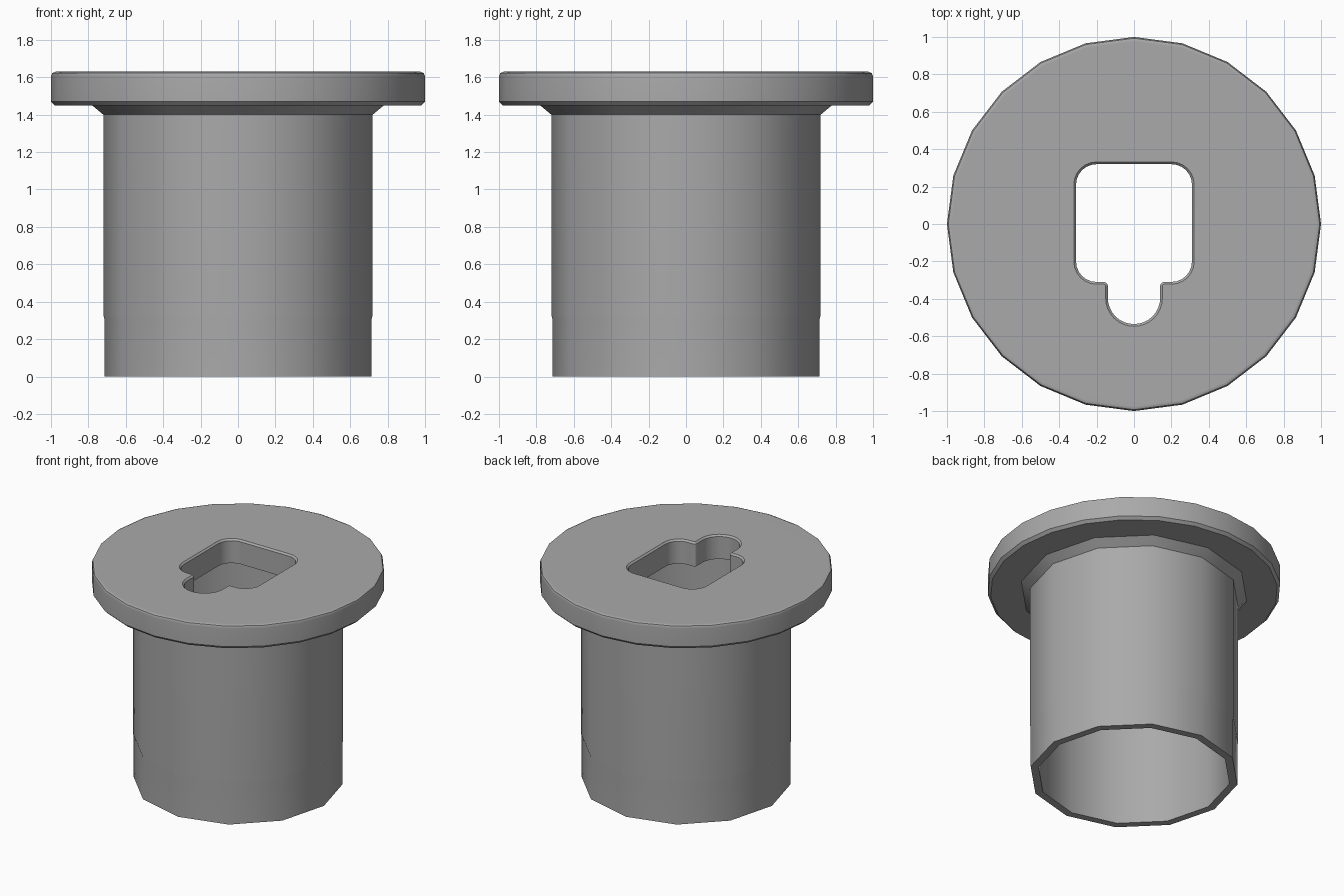
import bpy
import bmesh
from math import sin, cos, pi, radians

cube = bpy.data.objects.get("Cube")
if cube:
    bpy.data.objects.remove(cube, do_unlink=True)

grey = bpy.data.materials.new("plain grey")
grey.use_nodes = True
colour = (0.4, 0.4, 0.4, 1)
grey.diffuse_color = colour
grey.node_tree.nodes["Principled BSDF"].inputs["Base Color"].default_value = colour


def make_object(name, rings, cap):
    """Skin a list of closed rings of points, optionally capping both ends."""
    bm = bmesh.new()
    loops = [[bm.verts.new(p) for p in ring] for ring in rings]
    for low, high in zip(loops, loops[1:]):
        for i in range(len(low)):
            j = (i + 1) % len(low)
            bm.faces.new((low[i], low[j], high[j], high[i]))
    if cap:
        bm.faces.new(loops[0][::-1])
        bm.faces.new(loops[-1])
    mesh = bpy.data.meshes.new(name)
    if cap:
        bmesh.ops.recalc_face_normals(bm, faces=bm.faces)
    bm.to_mesh(mesh)
    bm.free()
    mesh.materials.append(grey)
    obj = bpy.data.objects.new(name, mesh)
    bpy.context.collection.objects.link(obj)
    return obj


def lathe(name, profile, sides, cap):
    rings = [[(r * cos(2 * pi * i / sides), r * sin(2 * pi * i / sides), z)
              for i in range(sides)] for r, z in profile]
    return make_object(name, rings, cap)


def arc(cx, cy, r, start, end, steps):
    angles = [radians(start + (end - start) * i / steps) for i in range(steps + 1)]
    return [(cx + r * cos(a), cy + r * sin(a)) for a in angles]


def keyhole(grow, z):
    """Rounded square with a round-ended slot toward the front."""
    half = arc(0.20, 0.21, 0.11 + grow, 90, 0, 6)
    half += arc(0.20, -0.20, 0.11 + grow, 0, -90, 6)
    half += arc(0.16, -0.33, 0.02 - grow, 90, 180, 3)
    half += arc(0, -0.395, 0.14 + grow, 0, -90, 8)
    mirrored = [(-x, y) for x, y in half[-2::-1]]
    return [(x, y, z) for x, y in half + mirrored]


def smooth(obj):
    bpy.ops.object.select_all(action="DESELECT")
    obj.select_set(True)
    bpy.context.view_layer.objects.active = obj
    bpy.ops.object.shade_smooth_by_angle(angle=radians(40))
    weighted = obj.modifiers.new("even shading", "WEIGHTED_NORMAL")
    weighted.keep_sharp = True


# Hollow sleeve, flaring out below the flange
sleeve = lathe("sleeve", [(0.66, 1.45), (0.66, 0), (0.715, 0), (0.715, 0.31),
                          (0.72, 0.33), (0.72, 1.4), (0.78, 1.45)], 12, False)

# Flange disc with chamfered underside and rounded top rim
flange = lathe("flange", [(0.98, 1.45), (1, 1.47), (1, 1.605),
                          (0.993, 1.622), (0.975, 1.63)], 24, True)

# Keyed opening with a softened upper rim
cutter = make_object("opening_cutter", [keyhole(0, 1.4), keyhole(0, 1.618),
                                        keyhole(0.012, 1.63), keyhole(0.012, 1.7)], True)
cutter.hide_render = True
cut = flange.modifiers.new("opening", "BOOLEAN")
cut.operation = "DIFFERENCE"
cut.solver = "EXACT"
cut.object = cutter
bpy.context.view_layer.objects.active = flange
bpy.ops.object.modifier_apply(modifier=cut.name)
bpy.data.objects.remove(cutter, do_unlink=True)

for part in (sleeve, flange):
    smooth(part)
